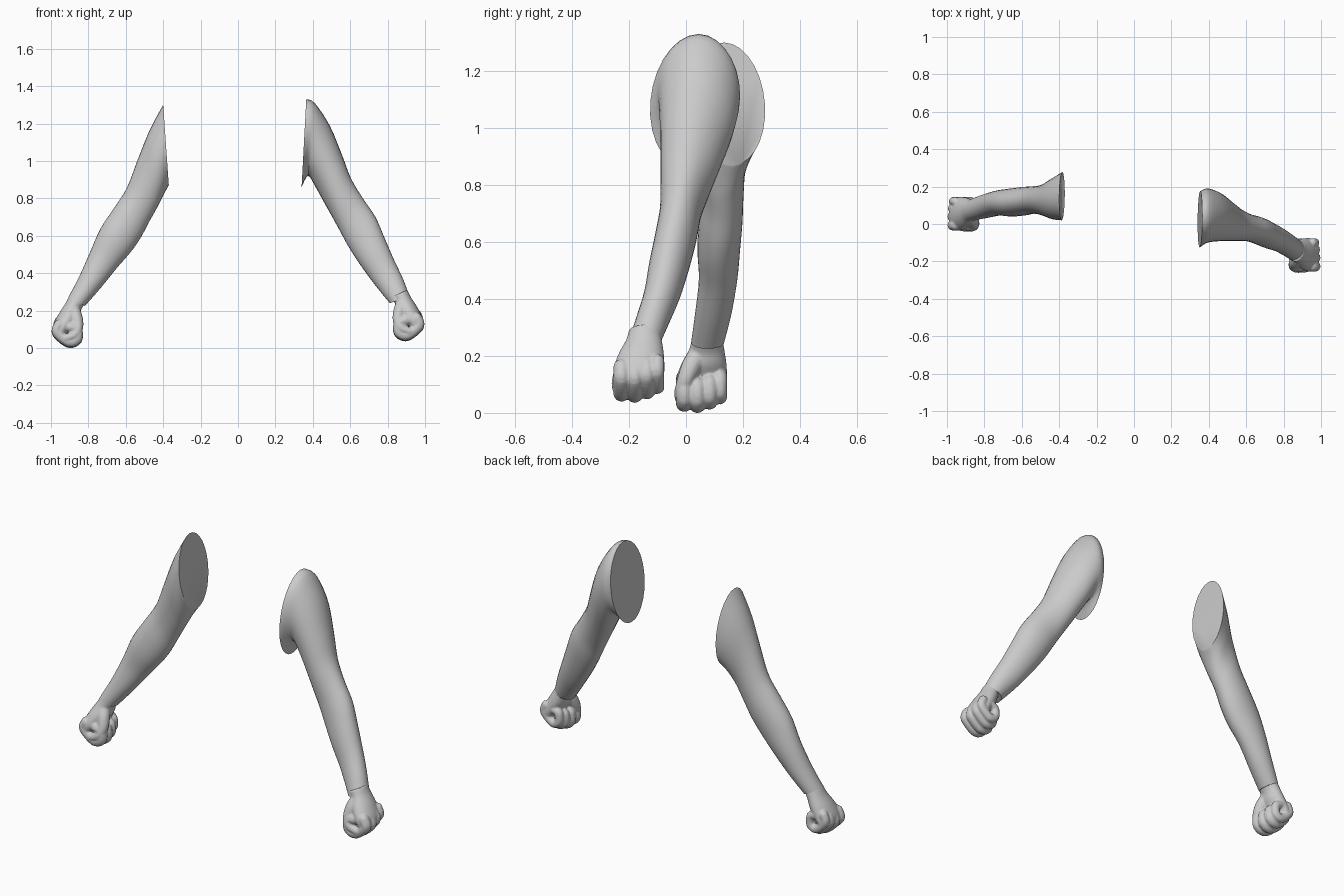
import bpy, bmesh, math
from mathutils import Vector, Matrix

if "Cube" in bpy.data.objects:
    bpy.data.objects.remove(bpy.data.objects["Cube"])


def spline(rows, steps):
    """Catmull-Rom resampling of equally long tuples."""
    out = []
    n = len(rows)
    for i in range(n - 1):
        a, b, c, d = rows[max(i - 1, 0)], rows[i], rows[i + 1], rows[min(i + 2, n - 1)]
        for s in range(steps):
            t = s / steps
            out.append(tuple(
                0.5 * (2 * q + (r - p) * t + (2 * p - 5 * q + 4 * r - u) * t * t
                       + (3 * q - p - 3 * r + u) * t ** 3)
                for p, q, r, u in zip(a, b, c, d)))
    out.append(tuple(rows[-1]))
    return out


def loft(bm, rows, side, dy=0.0, dz=0.0, steps=4, seg=28):
    """Oval rings; row = outer x,z, inner x,z, y min, y max, y skew of inner end."""
    rings = []
    for ox, oz, ix, iz, y0, y1, skew in spline(rows, steps):
        ring = []
        for k in range(seg):
            t = 2 * math.pi * k / seg
            c, s = math.cos(t), math.sin(t)
            x = (ox + ix) / 2 + (ox - ix) / 2 * c
            z = (oz + iz) / 2 + (oz - iz) / 2 * c
            y = (y0 + y1) / 2 + (y1 - y0) / 2 * s + skew * (1 - c) / 2
            ring.append(bm.verts.new((side * x, y + dy, z + dz)))
        rings.append(ring)
    for a, b in zip(rings, rings[1:]):
        for k in range(seg):
            j = (k + 1) % seg
            bm.faces.new((a[k], a[j], b[j], b[k]))
    bm.faces.new(rings[0])
    bm.faces.new(rings[-1])


def digit(bm, pts, side, dy, dz):
    """Chain of overlapping balls; point = x, y, z, radius."""
    for x, y, z, r in spline(pts, 6):
        bmesh.ops.create_icosphere(bm, subdivisions=2, radius=r,
                                   matrix=Matrix.Translation((side * x, y + dy, z + dz)))


def finish(bm, name):
    bmesh.ops.recalc_face_normals(bm, faces=bm.faces)
    me = bpy.data.meshes.new(name)
    bm.to_mesh(me)
    bm.free()
    ob = bpy.data.objects.new(name, me)
    bpy.context.collection.objects.link(ob)
    return ob


def build_arm(name, rows, side):
    bm = bmesh.new()
    loft(bm, rows, side)
    ob = finish(bm, name)
    bpy.ops.object.select_all(action='DESELECT')
    ob.select_set(True)
    bpy.context.view_layer.objects.active = ob
    bpy.ops.object.shade_smooth_by_angle(angle=math.radians(45))


def build_fist(name, side, dy, dz):
    bm = bmesh.new()
    # wrist and back of the hand
    loft(bm, [(.905, .275, .820, .235, .020, .130, 0),
              (.925, .235, .838, .205, .010, .135, 0),
              (.957, .185, .850, .165, -.015, .142, 0),
              (.985, .130, .880, .115, -.034, .145, 0),
              (.990, .095, .910, .075, -.032, .142, 0)], side, dy, dz)
    # curled fingers, index to little
    for y, r, up, k in ((-.006, .030, .004, 1), (.040, .030, .000, 1),
                        (.083, .028, .010, .95), (.120, .025, .026, .85)):
        path = [(.955, .120), (.966, .080), (.905, .030), (.862, .045), (.862, .092), (.895, .108)]
        digit(bm, [(.955 + (x - .955) * k, y, z + up, r) for x, z in path], side, dy, dz)
    # thumb folded over the front
    digit(bm, [(.885, .050, .215, .036), (.866, .020, .165, .036), (.856, -.002, .115, .030),
               (.872, -.016, .072, .026), (.918, -.018, .052, .022)], side, dy, dz)
    ob = finish(bm, name)
    rem = ob.modifiers.new("fuse", 'REMESH')
    rem.mode = 'VOXEL'
    rem.voxel_size = 0.005
    rem.use_smooth_shade = True
    smo = ob.modifiers.new("soften", 'SMOOTH')
    smo.factor = 0.5
    smo.iterations = 4


# arm on the -x side
build_arm("left_side_arm", [
    (.400, 1.300, .370, .870, .005, .262, .03),
    (.470, 1.170, .395, .825, .020, .242, .01),
    (.535, 1.010, .430, .755, .045, .212, 0),
    (.595, .855, .475, .675, .055, .202, 0),
    (.665, .745, .520, .590, .045, .198, 0),
    (.737, .635, .572, .515, .040, .190, 0),
    (.792, .510, .650, .425, .045, .180, 0),
    (.850, .380, .735, .320, .032, .160, 0),
    (.908, .270, .818, .225, .018, .134, 0)], -1)

# arm on the +x side, with the flap under the armpit
build_arm("right_side_arm", [
    (.365, 1.330, .340, .860, -.105, .195, -.04),
    (.410, 1.310, .375, .920, -.100, .190, 0),
    (.490, 1.190, .415, .860, -.092, .170, 0),
    (.555, 1.035, .465, .770, -.090, .125, 0),
    (.605, .905, .510, .690, -.090, .085, 0),
    (.668, .800, .548, .620, -.092, .055, 0),
    (.735, .700, .592, .540, -.108, .038, 0),
    (.785, .585, .650, .450, -.130, .012, 0),
    (.835, .470, .715, .360, -.148, -.020, 0),
    (.882, .370, .770, .290, -.175, -.055, 0),
    (.918, .275, .812, .240, -.200, -.085, 0)], 1)

build_fist("left_side_fist", -1, 0, 0)
build_fist("right_side_fist", 1, -.22, .036)
